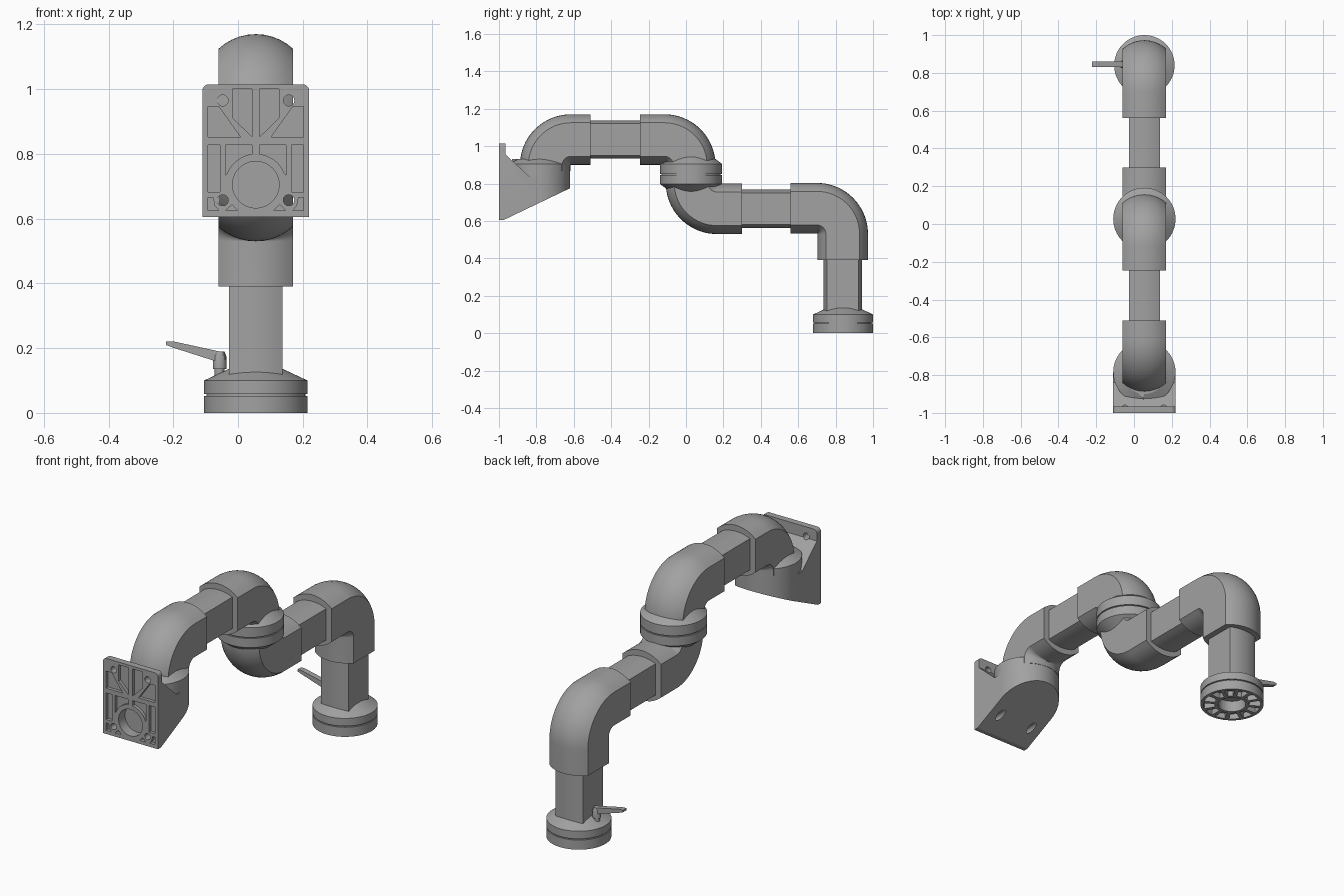
import bpy, bmesh
from math import sin, cos, pi, radians, atan2

if "Cube" in bpy.data.objects:
    bpy.data.objects.remove(bpy.data.objects["Cube"])

grey = bpy.data.materials.new("matte_grey")
grey.use_nodes = True
grey.diffuse_color = (0.36, 0.36, 0.36, 1)
grey.node_tree.nodes["Principled BSDF"].inputs["Base Color"].default_value = (0.36, 0.36, 0.36, 1)

CX = 0.055       # centre line of the arm
BEND = 0.138     # elbow bend radius


def finish(name, bm):
    bmesh.ops.recalc_face_normals(bm, faces=bm.faces)
    mesh = bpy.data.meshes.new(name)
    bm.to_mesh(mesh)
    bm.free()
    mesh.materials.append(grey)
    ob = bpy.data.objects.new(name, mesh)
    bpy.context.collection.objects.link(ob)
    return ob


def smooth(ob):
    bpy.ops.object.select_all(action="DESELECT")
    bpy.context.view_layer.objects.active = ob
    ob.select_set(True)
    bpy.ops.object.shade_smooth_by_angle(angle=radians(22))


def add_prism(bm, pts, axis, lo, hi):
    """Extrude a 2D outline along one axis."""
    def at(p, h):
        return {"x": (h, *p), "y": (p[0], h, p[1]), "z": (*p, h)}[axis]
    a = [bm.verts.new(at(p, lo)) for p in pts]
    b = [bm.verts.new(at(p, hi)) for p in pts]
    bm.faces.new(a)
    bm.faces.new(b)
    for i in range(len(pts)):
        j = (i + 1) % len(pts)
        bm.faces.new((a[i], a[j], b[j], b[i]))


def prism(name, pts, axis, lo, hi):
    bm = bmesh.new()
    add_prism(bm, pts, axis, lo, hi)
    return finish(name, bm)


def arc(c, r, start, end, n):
    return [(c[0] + r * cos(radians(start + (end - start) * i / n)),
             c[1] + r * sin(radians(start + (end - start) * i / n))) for i in range(n + 1)]


def circle(c, r, n=32):
    return arc(c, r, 0, 360, n)[:-1]


def boolean(ob, cutter, operation):
    mod = ob.modifiers.new("cut", "BOOLEAN")
    mod.operation, mod.object, mod.solver = operation, cutter, "EXACT"
    bpy.context.view_layer.objects.active = ob
    bpy.ops.object.modifier_apply(modifier=mod.name)
    bpy.data.objects.remove(cutter)


def lathe(name, profile, x, y, n=64):
    """Solid of revolution; profile runs bottom to top as (radius, z)."""
    bm = bmesh.new()
    rings = [[bm.verts.new((x + px, y + py, z)) for px, py in circle((0, 0), r, n)]
             for r, z in profile]
    for a, b in zip(rings, rings[1:]):
        for i in range(n):
            j = (i + 1) % n
            bm.faces.new((a[i], a[j], b[j], b[i]))
    bm.faces.new(rings[0])
    bm.faces.new(rings[-1])
    ob = finish(name, bm)
    smooth(ob)
    return ob


def section(half, edge, peak, n=10):
    """Flat sided outline with arched outer and inner faces."""
    rise = peak - edge
    r = (half * half + rise * rise) / (2 * rise)
    a = 90 - atan2(half, r - rise) * 180 / pi
    top = arc((0, peak - r), r, a, 180 - a, n)
    return top + [(-u, -v) for u, v in top]


def sweep(name, sec, frames):
    """Sweep a section through (y, z, normal_y, normal_z) frames."""
    bm = bmesh.new()
    rings = [[bm.verts.new((CX + u, y + ny * v, z + nz * v)) for u, v in sec]
             for y, z, ny, nz in frames]
    for a, b in zip(rings, rings[1:]):
        for i in range(len(sec)):
            j = (i + 1) % len(sec)
            bm.faces.new((a[i], a[j], b[j], b[i]))
    bm.faces.new(rings[0])
    bm.faces.new(rings[-1])
    ob = finish(name, bm)
    smooth(ob)


def elbow(name, c, start, end, lead_in, lead_out, n=20):
    d = 1 if end > start else -1
    frames = [(y, z, (y - c[0]) / BEND, (z - c[1]) / BEND) for y, z in arc(c, BEND, start, end, n)]

    def straight(f, length):
        return (f[0] - d * f[3] * length, f[1] + d * f[2] * length, f[2], f[3])
    frames = [straight(frames[0], -lead_in)] + frames + [straight(frames[-1], lead_out)]
    sweep(name, section(0.115, 0.09, 0.135), frames)


# Arm elbows
elbow("bracket_elbow", (-0.615, 0.897), 180, 90, 0.03, 0.105)
elbow("upper_joint_elbow", (-0.115, 0.897), 90, 0, 0.13, 0.03)
elbow("lower_joint_elbow", (0.165, 0.803), 180, 270, 0.03, 0.135)
elbow("base_elbow", (0.70, 0.53), 90, 0, 0.14, 0.14)

# Straight tubes
tube = section(0.0825, 0.085, 0.1025)
sweep("upper_tube", tube, [(-0.53, 1.035, 0, 1), (-0.23, 1.035, 0, 1)])
sweep("lower_tube", tube, [(0.28, 0.665, 0, 1), (0.58, 0.665, 0, 1)])
sweep("base_column", tube, [(0.838, 0.41, 1, 0), (0.838, 0.08, 1, 0)])

# Swivel joint between the two arm halves
lathe("swivel_joint", [(0.105, 0.75), (0.165, 0.797), (0.165, 0.846), (0.158, 0.846),
                       (0.158, 0.852), (0.165, 0.852), (0.165, 0.905), (0.105, 0.95)], CX, 0.027)

# Base flange with a ribbed underside
base = lathe("base_flange", [(0.16, 0), (0.16, 0.052), (0.153, 0.052), (0.153, 0.058),
                             (0.16, 0.058), (0.16, 0.1), (0.085, 0.135)], CX, 0.84)
bm = bmesh.new()
add_prism(bm, circle((CX, 0.84), 0.07, 40), "z", -0.02, 0.06)
for k in range(12):
    a = k * 30
    add_prism(bm, arc((CX, 0.84), 0.145, a + 4, a + 26, 6) + arc((CX, 0.84), 0.088, a + 24, a + 6, 4),
              "z", -0.02, 0.03)
boolean(base, finish("base_cutter", bm), "DIFFERENCE")
smooth(base)

# Wall bracket: round-backed block trimmed to a wedge profile
outline = [(CX - 0.165, -1), (CX + 0.165, -1)] + arc((CX, -0.785), 0.165, 0, 180, 32)
bracket = prism("wall_bracket", outline, "z", 0.5, 1.1)
wedge = [(-1.1, 0.605), (-0.975, 0.605), (-0.58, 0.794), (-0.58, 0.84), (-0.84, 0.84),
         (-0.965, 0.955), (-0.965, 1.015), (-1.1, 1.015)]
boolean(bracket, prism("wedge_cutter", wedge, "x", -0.5, 0.5), "INTERSECT")

# Rounded top corners on the plate
bm = bmesh.new()
bm.from_mesh(bracket.data)
corners = [e for e in bm.edges if all(v.co.z > 1.01 for v in e.verts)
           and abs(e.verts[0].co.y - e.verts[1].co.y) > 0.01]
bmesh.ops.bevel(bm, geom=corners, offset=0.02, segments=5, affect="EDGES", profile=0.5)
bm.to_mesh(bracket.data)
bm.free()

# Plate pockets, screw holes and round socket (x measured from the centre line)
pockets = [
    [(-0.072, 1.0), (-0.012, 1.0), (-0.012, 0.853), (-0.072, 0.912)],
    [(-0.148, 0.946), (-0.114, 0.946), (-0.048, 0.853), (-0.148, 0.853)],
    [(-0.148, 0.828), (-0.111, 0.828), (-0.111, 0.683), (-0.148, 0.683)],
    [(-0.093, 0.828), (-0.012, 0.828)] + arc((0, 0.705), 0.095, 97, 158, 10) + [(-0.093, 0.735)],
    [(-0.148, 0.665), (-0.132, 0.665), (-0.127, 0.64), (-0.114, 0.625), (-0.148, 0.625)],
    [(-0.093, 0.625), (-0.056, 0.625), (-0.074, 0.643)],
]
bm = bmesh.new()
for side in (1, -1):
    for p in pockets:
        add_prism(bm, [(CX + side * x, z) for x, z in p], "y", -1.02, -0.982)
    for z in (0.657, 0.965):
        add_prism(bm, circle((CX + side * 0.102, z), 0.017, 20), "y", -1.1, -0.5)
add_prism(bm, circle((CX, 0.705), 0.072, 40), "y", -1.02, -0.945)
boolean(bracket, finish("plate_cutter", bm), "DIFFERENCE")
smooth(bracket)
lathe("bracket_collar", [(0.165, 0.835), (0.165, 0.905), (0.115, 0.93)], CX, -0.785)

# Clamp levers
lathe("lever_post", [(0.015, 0.1), (0.015, 0.135), (0.021, 0.135), (0.021, 0.175), (0.015, 0.19)],
      -0.057, 0.845, 24)
arm = [(-0.223, 0.221), (-0.2, 0.221), (-0.045, 0.187), (-0.038, 0.17), (-0.045, 0.155),
       (-0.08, 0.163), (-0.205, 0.203), (-0.223, 0.21)]
prism("lever_arm", arm, "y", 0.83, 0.86)
prism("bracket_lever", [(0.0, -0.87), (0.05, -0.93), (0.055, -0.87)], "z", 0.912, 0.93)
